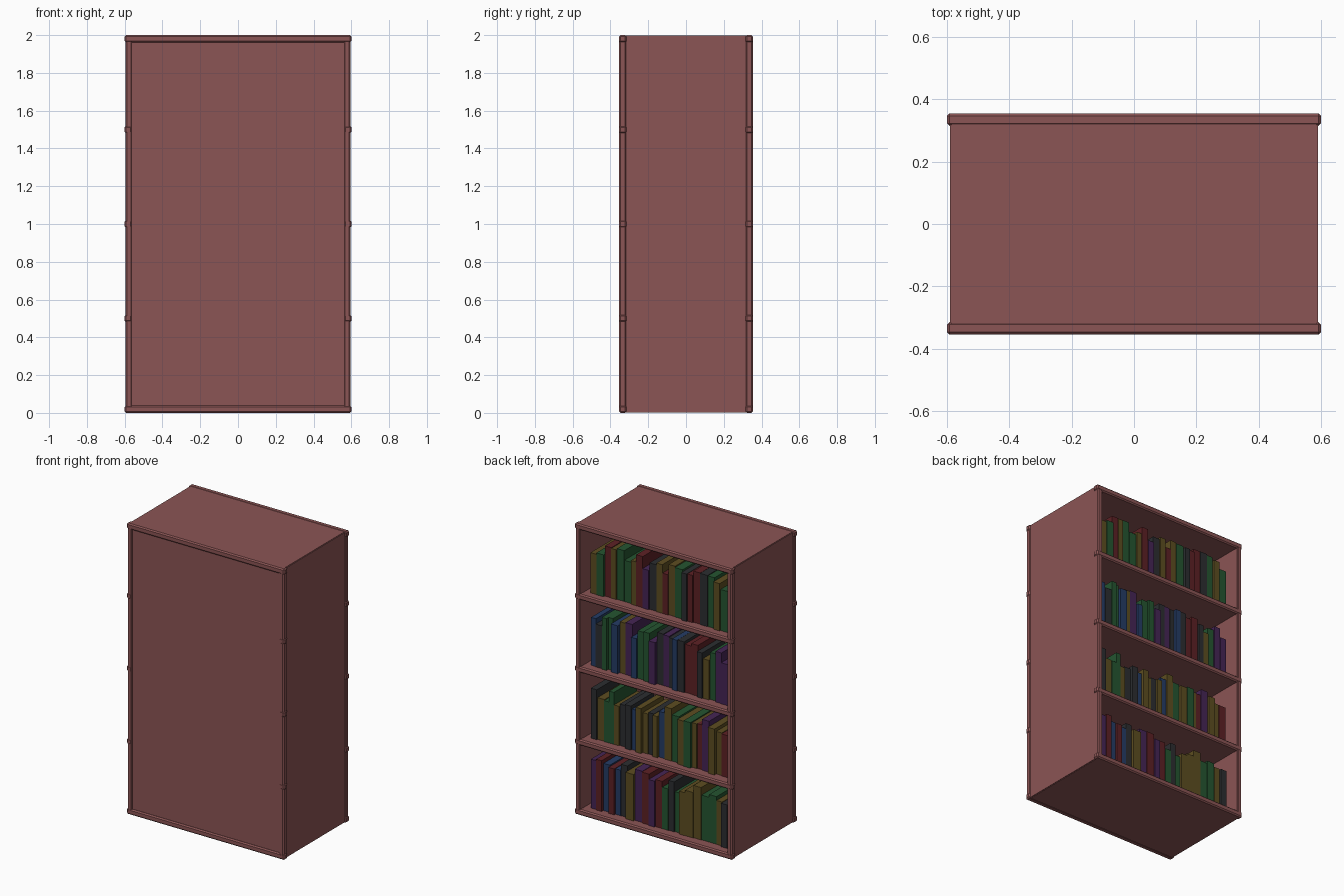
import bpy, random

if "Cube" in bpy.data.objects:
    bpy.data.objects.remove(bpy.data.objects["Cube"])

random.seed(4)


def material(name, rgb):
    m = bpy.data.materials.new(name)
    m.diffuse_color = (*rgb, 1)
    m.use_nodes = True
    m.node_tree.nodes["Principled BSDF"].inputs["Base Color"].default_value = m.diffuse_color
    return m


WOOD = material("wood", (0.26, 0.09, 0.09))
BOOK = {
    "y": material("ochre", (0.11, 0.075, 0.015)),
    "g": material("green", (0.018, 0.09, 0.03)),
    "r": material("red", (0.11, 0.015, 0.018)),
    "p": material("purple", (0.06, 0.018, 0.09)),
    "k": material("charcoal", (0.025, 0.027, 0.03)),
    "b": material("blue", (0.018, 0.045, 0.13)),
}


def box(name, x, y, z, mat, bevel=0):
    """Box from (min, max) ranges on each axis."""
    bpy.ops.mesh.primitive_cube_add(size=1, location=[(a + b) / 2 for a, b in (x, y, z)])
    o = bpy.context.object
    o.name = name
    o.scale = [b - a for a, b in (x, y, z)]
    bpy.ops.object.transform_apply(location=False, rotation=False, scale=True)
    o.data.materials.append(mat)
    if bevel:
        m = o.modifiers.new("edge", 'BEVEL')
        m.width, m.segments = bevel, 1
    return o


# Carcass: two sides, closed panel on -y, open on +y
for s, side in ((-1, "left"), (1, "right")):
    box(side + "_side", sorted((s * 0.56, s * 0.59)), (-0.35, 0.35), (0.005, 1.995), WOOD)
box("closing_panel", (-0.57, 0.57), (-0.345, -0.315), (0.005, 1.995), WOOD)

# Shelves, including base and top board
LEVELS = (0.02, 0.5, 1.0, 1.5, 1.98)
for i, z in enumerate(LEVELS):
    box(f"shelf_{i}", (-0.585, 0.585), (-0.343, 0.345), (z - 0.018, z + 0.018), WOOD)

# Edge trim around the open face and the closed face
for y, face in ((0.335, "open"), (-0.335, "closed")):
    for s, side in ((-1, "left"), (1, "right")):
        box(f"{face}_{side}_post", sorted((s * 0.56, s * 0.595)), (y - 0.019, y + 0.019),
            (0.005, 1.995), WOOD, 0.007)
    for i, z in enumerate(LEVELS):
        if face == "open" or i in (0, 4):
            box(f"{face}_rail_{i}", (-0.6, 0.6), (y - 0.02, y + 0.02), (z - 0.02, z + 0.02), WOOD, 0.008)
        else:  # only the rail ends show beside the closing panel
            for s in (-1, 1):
                box(f"{face}_rail_end_{i}", sorted((s * 0.56, s * 0.6)), (y - 0.02, y + 0.02),
                    (z - 0.02, z + 0.02), WOOD, 0.008)

# Books, bottom row first, running from +x to -x
ROWS = ("prbrbkyprprgkgyyyggyk",
        "kyggykkbyykybygygyrpyyr",
        "bkggbypbggpkpkbkrrkygpp",
        "ygrygg" + "yrpkyrygkrrkgyg")
for r, row in enumerate(ROWS):
    widths = [random.uniform(0.8, 1.25) for _ in row]
    k = 1.04 / sum(widths)
    x = 0.52
    base = LEVELS[r] + 0.018
    for i, c in enumerate(row):
        w = widths[i] * k
        front = 0.29 + random.uniform(-0.015, 0.01)
        box(f"book_{r}_{i}", (x - w + 0.001, x), (front - 0.25, front),
            (base, base + random.uniform(0.27, 0.36)), BOOK[c])
        x -= w
